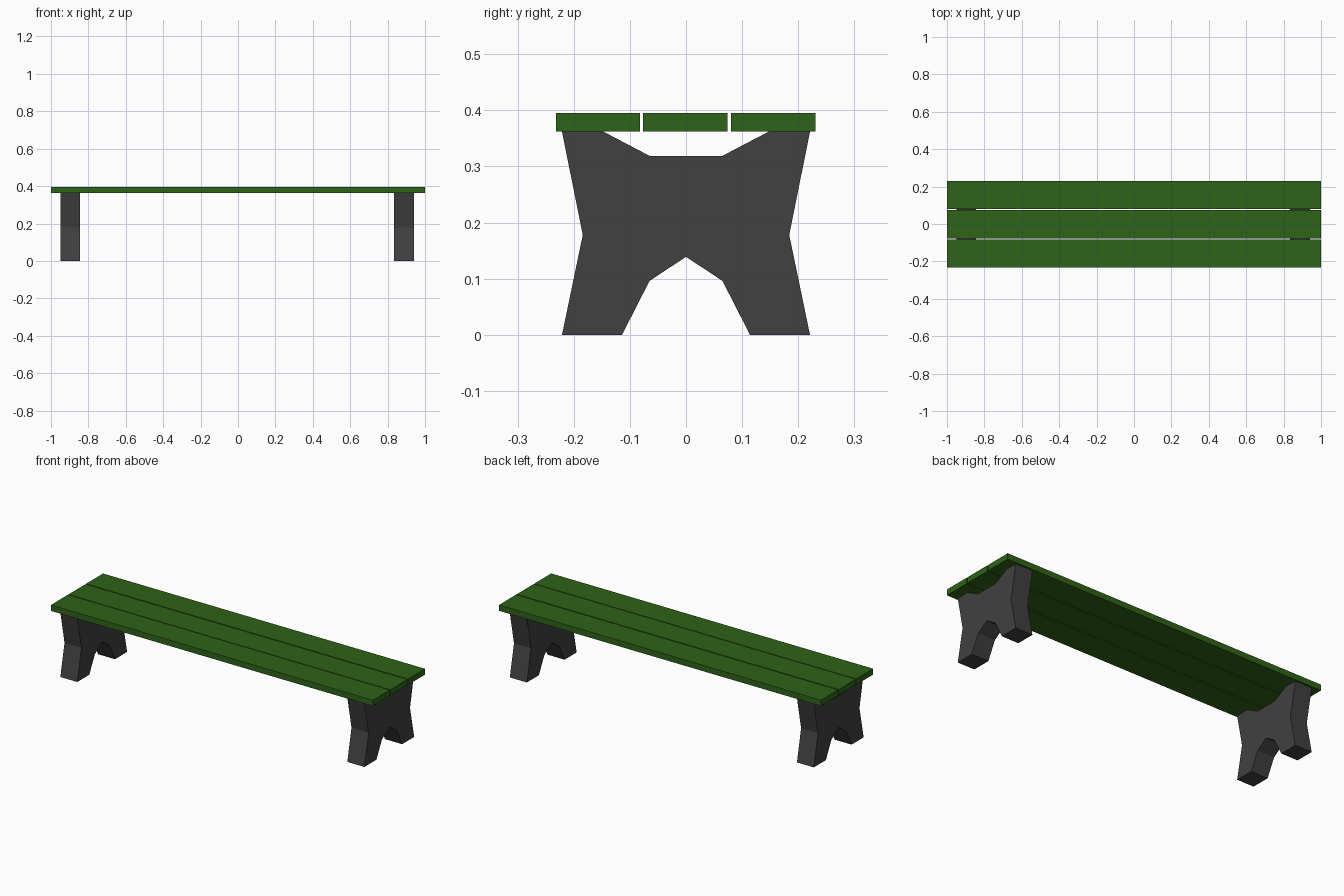
import bpy, bmesh

if "Cube" in bpy.data.objects:
    bpy.data.objects.remove(bpy.data.objects["Cube"])


def material(name, color):
    mat = bpy.data.materials.new(name)
    mat.diffuse_color = (*color, 1)
    mat.use_nodes = True
    mat.node_tree.nodes["Principled BSDF"].inputs["Base Color"].default_value = mat.diffuse_color
    return mat


def extrude_profile(name, profile, x0, x1, mat):
    """Extrude a closed (y, z) profile along x from x0 to x1."""
    bm = bmesh.new()
    face = bm.faces.new([bm.verts.new((x0, y, z)) for y, z in profile])
    moved = bmesh.ops.extrude_face_region(bm, geom=[face])["geom"]
    verts = [v for v in moved if isinstance(v, bmesh.types.BMVert)]
    bmesh.ops.translate(bm, verts=verts, vec=(x1 - x0, 0, 0))
    if len(bm.faces) == len(profile) + 1:
        bm.faces.new([v for v in bm.verts if v not in verts])
    bmesh.ops.recalc_face_normals(bm, faces=bm.faces)
    mesh = bpy.data.meshes.new(name)
    bm.to_mesh(mesh)
    bm.free()
    mesh.materials.append(mat)
    obj = bpy.data.objects.new(name, mesh)
    bpy.context.collection.objects.link(obj)
    return obj


green = material("green_paint", (0.028, 0.125, 0.009))
dark = material("dark_grey", (0.052, 0.052, 0.052))

LEG_TOP, SEAT_TOP = 0.362, 0.395

# Seat slats
for name, y0, y1 in (("front_slat", -0.232, -0.082),
                     ("middle_slat", -0.077, 0.074),
                     ("back_slat", 0.080, 0.231)):
    rect = [(y0, LEG_TOP), (y1, LEG_TOP), (y1, SEAT_TOP), (y0, SEAT_TOP)]
    extrude_profile(name, rect, -1, 1, green)

# Leg outline: right half from bottom arch to top notch, then mirrored
half = [(0.065, 0.096), (0.114, 0), (0.221, 0), (0.184, 0.178),
        (0.221, LEG_TOP), (0.147, LEG_TOP), (0.065, 0.319)]
outline = [(0, 0.139)] + half + [(-y, z) for y, z in reversed(half)]

# End supports
extrude_profile("left_leg", outline, -0.949, -0.844, dark)
extrude_profile("right_leg", outline, 0.834, 0.940, dark)
